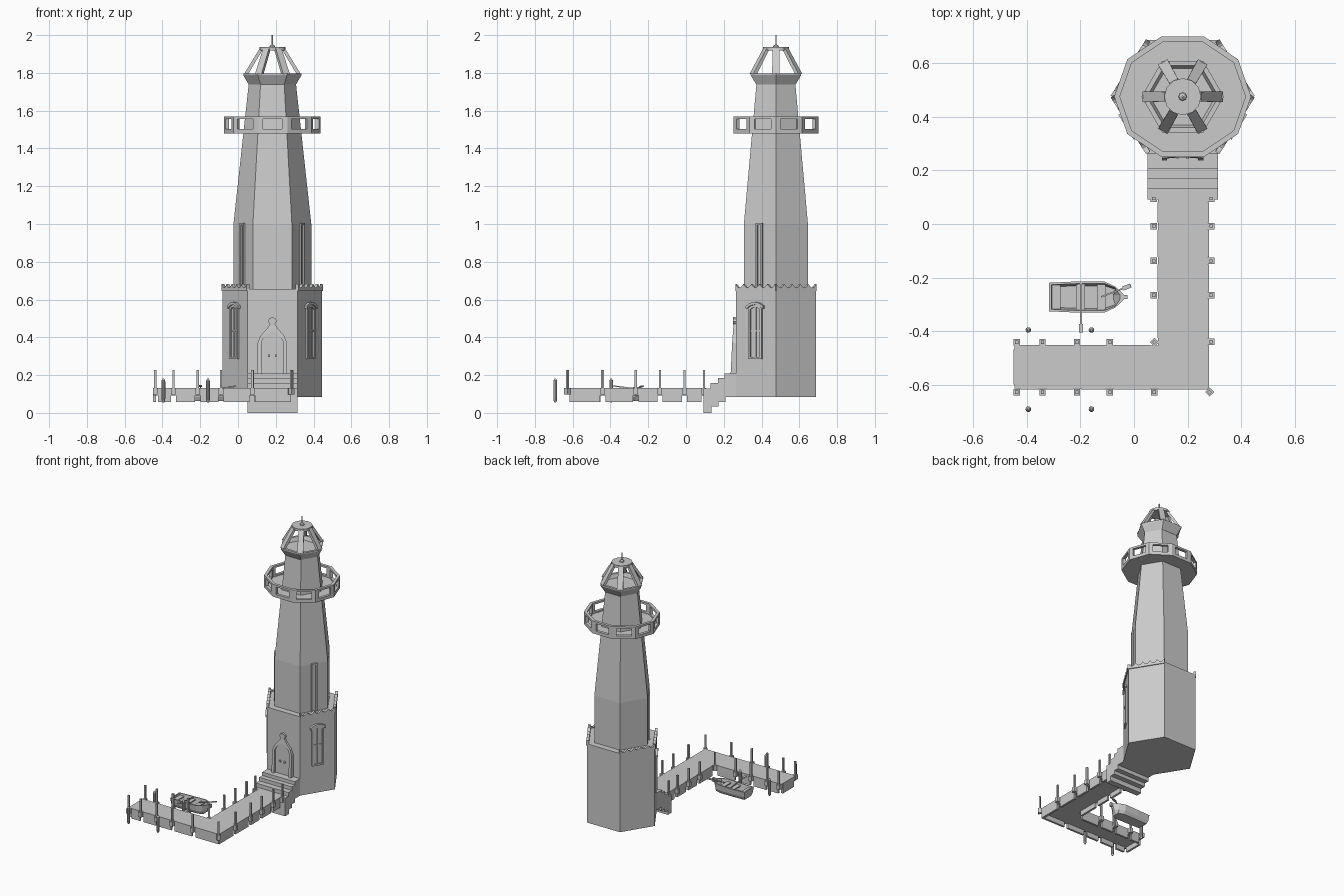
import bpy, bmesh, math
from mathutils import Vector, Matrix

if "Cube" in bpy.data.objects:
    bpy.data.objects.remove(bpy.data.objects["Cube"])

CX, CY = 0.182, 0.476


def loft(name, rings, cyclic=False, mat=None):
    """Bridge equal loops of points; capped unless cyclic."""
    bm = bmesh.new()
    loops = [[bm.verts.new(p) for p in r] for r in rings]
    n = len(loops[0])
    for k in range(len(loops) if cyclic else len(loops) - 1):
        a, b = loops[k], loops[(k + 1) % len(loops)]
        for i in range(n):
            j = (i + 1) % n
            bm.faces.new((a[i], a[j], b[j], b[i]))
    if not cyclic:
        bm.faces.new(loops[0])
        bm.faces.new(loops[-1])
    if mat:
        bm.transform(mat)
    bmesh.ops.recalc_face_normals(bm, faces=bm.faces)
    me = bpy.data.meshes.new(name)
    bm.to_mesh(me)
    bm.free()
    ob = bpy.data.objects.new(name, me)
    bpy.context.collection.objects.link(ob)
    return ob


def box(name, lo, hi, mat=None):
    (x0, y0, z0), (x1, y1, z1) = lo, hi
    sq = [(x0, y0), (x1, y0), (x1, y1), (x0, y1)]
    return loft(name, [[(x, y, z) for x, y in sq] for z in (z0, z1)], mat=mat)


def ngon(n, r, z, squash=1.0, c=(CX, CY)):
    return [(c[0] + r * math.cos(2 * math.pi * i / n),
             c[1] + squash * r * math.sin(2 * math.pi * i / n), z) for i in range(n)]


def face_frame(n, r, squash, i):
    """Wall matrix: local x along the wall, y outward, z up; also wall length."""
    p = ngon(n, r, 0, squash)
    a, b = Vector(p[i % n]), Vector(p[(i + 1) % n])
    u = (b - a).normalized()
    m = Matrix(((u.x, u.y, 0), (u.y, -u.x, 0), (0, 0, 1))).to_4x4()
    m.translation = (a + b) / 2
    return m, (b - a).length


def plate(name, pts, d0, d1, mat):
    return loft(name, [[(x, d, z) for x, z in pts] for d in (d0, d1)], mat=mat)


def frame(name, outer, inner, back, front, mat):
    """Closed frame; front is a depth or a function of height."""
    f = front if callable(front) else (lambda z: front)
    o, i = outer, inner
    return loft(name, [[(x, back, z) for x, z in o], [(x, f(z), z) for x, z in o],
                       [(x, f(z), z) for x, z in i], [(x, back, z) for x, z in i]], True, mat)


def rect(w, z0, z1):
    return [(-w, z0), (w, z0), (w, z1), (-w, z1)]


def mirror_profile(half):
    return half + [(-x, z) for x, z in reversed(half) if x > 1e-6]


# Tower base and tapering shaft
BR, BS, MR, MS = 0.264, 0.926, 0.206, 0.95
loft("tower_base", [ngon(6, BR, z, BS) for z in (0.085, 0.657)])
loft("tower_shaft", [ngon(6, r, z, MS) for r, z in ((MR, 0.65), (MR, 1.0), (0.125, 1.742))])

# Scalloped trim, tall windows and shaft slits on the side walls
for i in (0, 2, 3, 5):
    m, L = face_frame(6, BR, BS, i)
    N = 30
    top = [(L * (k / N - 0.5), 0.682 - 0.02 * abs(math.sin(5 * math.pi * k / N))) for k in range(N + 1)]
    plate("scallop_trim", [(-L / 2, 0.635)] and top + [(L / 2, 0.645), (-L / 2, 0.645)], -0.012, 0.006, m)
for i in (3, 5):
    m, L = face_frame(6, BR, BS, i)
    arch = [(0.042, 0.285), (0.042, 0.555), (0.022, 0.568), (0, 0.572)]
    pane = [(0.030, 0.297), (0.030, 0.548), (0.016, 0.557), (0, 0.560)]
    frame("window_frame", mirror_profile(arch), mirror_profile(pane), -0.005, 0.010, m)
    plate("window_glass", mirror_profile(pane), -0.005, 0.002, m)
    box("window_mullion", (-0.004, 0, 0.29), (0.004, 0.007, 0.56), m)
    box("window_bar", (-0.03, 0, 0.43), (0.03, 0.007, 0.438), m)
    hood = [(0.055, 0.552), (0.055, 0.566), (0.028, 0.582), (0, 0.587)]
    hood_in = [(0.043, 0.552), (0.043, 0.558), (0.022, 0.569), (0, 0.573)]
    plate("window_hood", hood + [(-x, z) for x, z in hood[-2::-1]]
          + [(-x, z) for x, z in hood_in] + hood_in[-2::-1], -0.005, 0.016, m)
    m, L = face_frame(6, MR, MS, i)
    frame("slit_frame", rect(0.02, 0.65, 1.005), rect(0.011, 0.66, 0.995), -0.01, 0.010, m)
    plate("slit_panel", rect(0.012, 0.655, 1.0), -0.01, 0.002, m)

# Pointed double door with leaning ogee surround
m, L = face_frame(6, BR, BS, 4)
lean = lambda z: 0.006 + 0.022 * min(1, max(0, (0.56 - z) / 0.3))
leaf = [(0.058, 0.205), (0.058, 0.375), (0.045, 0.40), (0.02, 0.42), (0, 0.437)]
outer = [(0.078, 0.205), (0.078, 0.37), (0.062, 0.41), (0.03, 0.445), (0, 0.49)]
frame("door_surround", mirror_profile(outer), mirror_profile(leaf), -0.005, lean, m)
plate("door_leaves", mirror_profile(leaf), -0.005, 0.010, m)
box("door_seam", (-0.003, 0, 0.21), (0.003, 0.014, 0.435), m)
for s in (-1, 1):
    box("door_handle", (s * 0.018 - 0.005, 0, 0.295), (s * 0.018 + 0.005, 0.02, 0.308), m)
finial = [(0.010, 0.465), (0.024, 0.485), (0.018, 0.498), (0, 0.508)]
plate("door_finial", mirror_profile(finial), -0.005, 0.016, m)

# Gallery with ten open panels
GR = 0.256
loft("gallery_floor", [ngon(10, GR - 0.002, z, BS) for z in (1.48, 1.492)])
for i in range(10):
    m, L = face_frame(10, GR, BS, i)
    frame("gallery_panel", rect(L / 2, 1.48, 1.57), rect(L * 0.32, 1.503, 1.556), -0.02, 0, m)

# Lantern: flared collar, six struts, roof disc and spire
loft("lantern_collar", [ngon(6, r, z, s) for r, z, s in
     ((0.125, 1.738, 0.96), (0.154, 1.788, 1), (0.154, 1.798, 1), (0.134, 1.798, 1), (0.122, 1.77, 1))])
for i in range(6):
    m = Matrix.Translation((CX, CY, 0)) @ Matrix.Rotation(i * math.pi / 3, 4, 'Z')
    ring = lambda r0, r1, z, w: [(r0, -w, z), (r1, -w, z), (r1, w, z), (r0, w, z)]
    loft("lantern_strut", [ring(0.128, 0.150, 1.794, 0.020), ring(0.048, 0.068, 1.928, 0.018)], mat=m)
loft("lantern_roof", [ngon(12, 0.069, z) for z in (1.918, 1.936)])
loft("spire_knob", [ngon(8, r, z) for r, z in ((0.016, 1.935), (0.014, 1.943), (0.004, 1.95))])
loft("spire", [ngon(6, 0.004, z) for z in (1.94, 2.0)])

# Steps
for y0, y1, z0, z1 in ((0.092, 0.135, 0, 0.13), (0.13, 0.172, 0.033, 0.158),
                       (0.17, 0.208, 0.058, 0.184), (0.205, 0.268, 0.085, 0.208)):
    box("step", (0.051, y0, z0), (0.314, y1, z1))

# L-shaped pier deck
deck = [(-0.447, -0.615), (0.277, -0.615), (0.277, 0.10), (0.09, 0.10), (0.09, -0.455), (-0.447, -0.455)]
loft("pier_deck", [[(x, y, z) for x, y in deck] for z in (0.093, 0.131)])

# Posts with brackets, and side boards hung between them
px = (-0.438, -0.342, -0.213, -0.09, 0.076)
py = (0.095, -0.008, -0.138, -0.266, -0.44)


def post(x, y, turn=0):
    m = Matrix.Translation((x, y, 0)) @ Matrix.Rotation(math.radians(turn), 4, 'Z')
    box("post_bracket", (-0.012, -0.012, 0.098), (0.012, 0.012, 0.132), m)
    box("pier_post", (-0.006, -0.006, 0.098), (0.006, 0.006, 0.228), m)


for x in px:
    post(x, -0.629)
    post(x, -0.442, 45 if x > 0 else 0)
for y in py:
    post(0.288, y)
    if y > -0.4:
        post(0.074, y)
post(0.283, -0.628, 45)
G = 0.014
for a, b in zip(px, px[1:] + (0.277,)):
    end = b - G if b < 0.2 else b
    box("side_board", (a + G, -0.618, 0.058), (end, -0.603, 0.131))
    if b < 0.2:
        box("side_board", (a + G, -0.467, 0.058), (end, -0.452, 0.131))
for a, b in zip(py, py[1:] + (-0.615,)):
    end = b + G if b > -0.6 else b
    box("side_board", (0.265, end, 0.058), (0.28, a - G, 0.131))
    if b > -0.6:
        box("side_board", (0.087, end, 0.058), (0.102, a - G, 0.131))
box("end_board", (-0.45, -0.60, 0.058), (-0.435, -0.47, 0.131))

# Rounded mooring poles
for x in (-0.395, -0.159):
    for y in (-0.396, -0.692):
        pole = loft("mooring_pole", [ngon(10, r, z, 1, (x, y)) for r, z in (
            (0.004, 0.055), (0.009, 0.065), (0.0105, 0.08), (0.0105, 0.16), (0.009, 0.173), (0.004, 0.181))])

# Rowing boat
def hull(z, w, x0, x1, rise=0.0):
    half = [(x0, w * 0.92), (x0 + 0.1, w), (-0.11, w), (-0.07, w * 0.68), (x1 - 0.012, w * 0.15)]
    pts = half + [(x, -y) for x, y in reversed(half)]
    return [(x, y - 0.273, z + rise * max(0, (x + 0.15) / 0.13)) for x, y in pts]


loft("boat_hull", [hull(0.062, 0.040, -0.305, -0.06), hull(0.085, 0.052, -0.312, -0.04),
                   hull(0.125, 0.058, -0.317, -0.025, 0.008), hull(0.125, 0.050, -0.309, -0.04, 0.008),
                   hull(0.075, 0.042, -0.302, -0.065)])
for x in (-0.29, -0.2, -0.122):
    box("boat_seat", (x - 0.016, -0.322, 0.104), (x + 0.016, -0.224, 0.112))
box("bow_tip", (-0.04, -0.281, 0.11), (-0.024, -0.265, 0.137))

# Oars
for (x0, y0, z0), (x1, y1, z1) in (((-0.198, -0.215, 0.122), (-0.198, -0.405, 0.145)),
                                   ((-0.122, -0.272, 0.125), (-0.012, -0.230, 0.142))):
    a, b = Vector((x0, y0, z0)), Vector((x1, y1, z1))
    m = Matrix.Translation(a) @ (b - a).to_track_quat('X', 'Z').to_matrix().to_4x4()
    L = (b - a).length
    box("oar_shaft", (0, -0.003, -0.003), (L - 0.02, 0.003, 0.003), m)
    box("oar_blade", (L - 0.032, -0.008, -0.003), (L, 0.008, 0.003), m)
